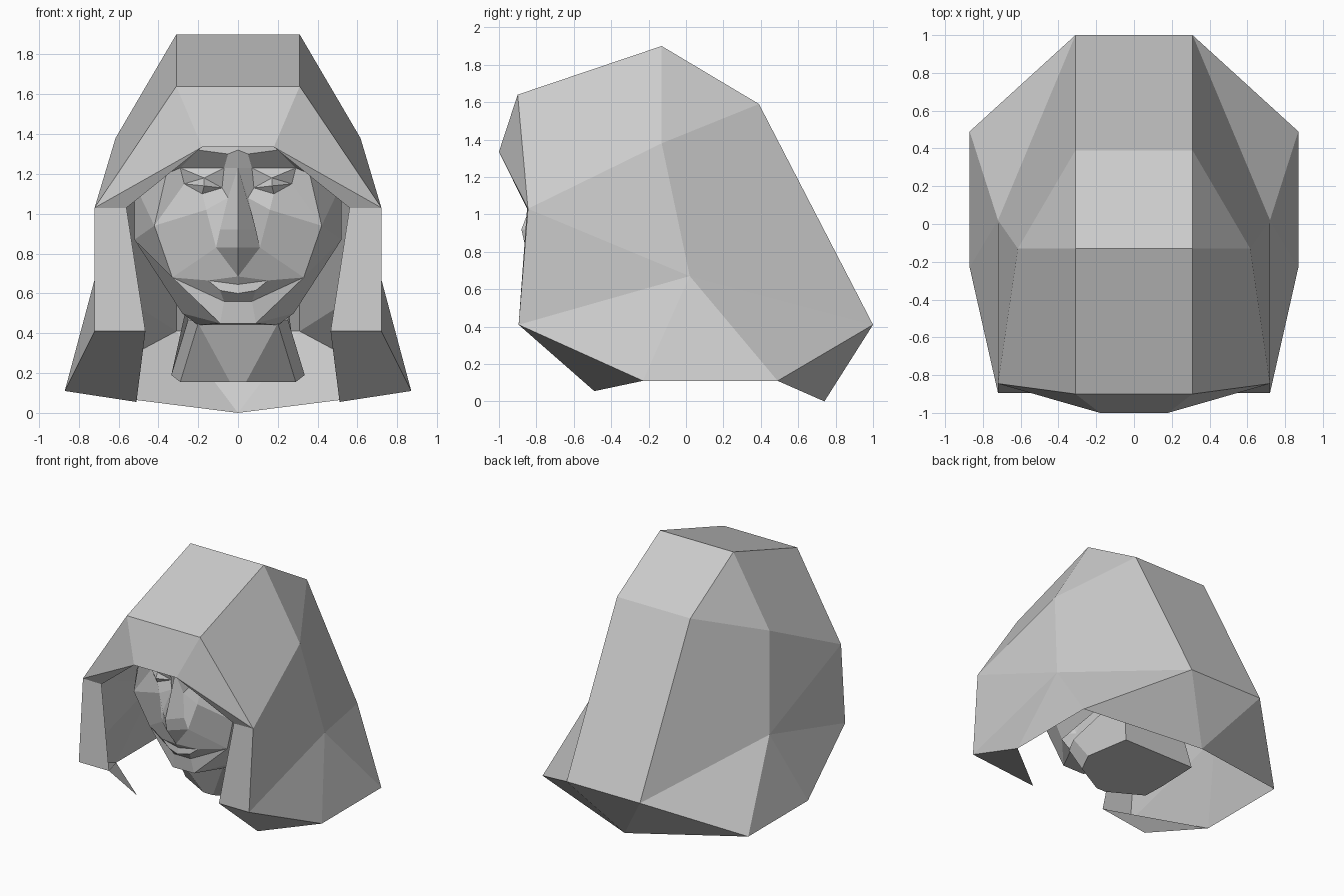
import bpy
import bmesh

if "Cube" in bpy.data.objects:
    bpy.data.objects.remove(bpy.data.objects["Cube"])

grey = bpy.data.materials.new("plain grey")
grey.use_nodes = True
tint = (0.6, 0.6, 0.6, 1)
grey.diffuse_color = tint
grey.node_tree.nodes["Principled BSDF"].inputs["Base Color"].default_value = tint


def flip(key):
    return key[1:] if key.startswith("-") else "-" + key


def mirrored_shell(name, points, faces):
    """Named points of the left half; a leading minus means the mirrored point."""
    bm = bmesh.new()
    verts = {}
    for key, (x, y, z) in points.items():
        verts[key] = bm.verts.new((x, y, z))
        verts["-" + key] = bm.verts.new((-x, y, z)) if x else verts[key]
    made = set()
    for face in faces:
        keys = face.split()
        for side in (keys, [flip(k) for k in reversed(keys)]):
            loop = list(dict.fromkeys(verts[k] for k in side))
            if frozenset(loop) not in made:
                made.add(frozenset(loop))
                bm.faces.new(loop)
    bmesh.ops.recalc_face_normals(bm, faces=bm.faces)
    mesh = bpy.data.meshes.new(name)
    bm.to_mesh(mesh)
    bm.free()
    mesh.materials.append(grey)
    obj = bpy.data.objects.new(name, mesh)
    bpy.context.collection.objects.link(obj)
    return obj


# Hood: a single open sheet with folded front flaps
mirrored_shell("hood", {
    "brim_top": (.31, -.9, 1.64),
    "crown": (.31, -.13, 1.9),
    "back_top": (.31, .39, 1.59),
    "back_low": (.31, 1, .41),
    "side_top": (.615, -.13, 1.38),
    "side_mid": (.72, .02, .67),
    "brim_edge": (.18, -1, 1.335),
    "flap_top": (.72, -.845, 1.03),
    "flap_inner": (.56, -.85, 1.03),
    "flap_low": (.72, -.895, .41),
    "flap_tip": (.465, -.895, .41),
    "hem_front": (.87, -.23, .11),
    "hem_fold": (.51, -.49, .055),
    "hem_back": (.87, .49, .11),
    "tail": (0, .74, 0),
}, [
    "brim_top crown -crown -brim_top",
    "crown back_top -back_top -crown",
    "back_top back_low -back_low -back_top",
    "brim_top brim_edge -brim_edge -brim_top",
    "brim_top flap_top brim_edge",
    "brim_edge flap_top flap_inner",
    "brim_top crown side_top flap_top",
    "crown back_top side_top",
    "back_top back_low side_mid side_top",
    "back_low hem_back side_mid",
    "flap_top side_top side_mid",
    "flap_top side_mid flap_low",
    "flap_low side_mid hem_front",
    "side_mid hem_back hem_front",
    "flap_top flap_low flap_tip flap_inner",
    "flap_low hem_front hem_fold flap_tip",
    "back_low tail hem_back",
    "back_low -back_low tail",
])

# Head: faceted face with a plain skull behind it
mirrored_shell("head", {
    "crown": (0, -.6, 1.5),
    "crown_side": (.4, -.45, 1.45),
    "glabella": (0, -.77, 1.32),
    "brow_in": (.05, -.78, 1.3),
    "brow_mid": (.2, -.79, 1.32),
    "brow_out": (.36, -.68, 1.2),
    "temple": (.52, -.45, 1.15),
    "nasion": (0, -.76, 1.23),
    "orbit_in": (.07, -.72, 1.23),
    "orbit_out": (.29, -.68, 1.23),
    "eye_in": (.08, -.69, 1.13),
    "lid_top": (.17, -.73, 1.18),
    "eye_out": (.27, -.66, 1.15),
    "lid_low": (.18, -.72, 1.1),
    "pupil": (.17, -.75, 1.14),
    "nose_root": (.05, -.73, 1.08),
    "nose_tip": (0, -.88, .92),
    "wing_top": (.09, -.78, .92),
    "wing": (.11, -.76, .83),
    "nose_base": (0, -.86, .83),
    "cheek_in": (.16, -.72, 1.02),
    "cheek": (.42, -.66, .94),
    "jaw": (.52, -.42, .87),
    "jowl": (.33, -.6, .68),
    "lip_top": (0, -.75, .685),
    "lip_corner": (.15, -.7, .665),
    "lip_mid": (0, -.72, .645),
    "lip_side": (.09, -.71, .615),
    "lip_low": (0, -.73, .6),
    "dip": (.07, -.67, .56),
    "chin": (.09, -.66, .45),
    "jaw_low": (.28, -.45, .5),
    "throat": (.2, -.45, .44),
    "skull_top": (.35, .1, 1.45),
    "skull_low": (.3, .2, .6),
}, [
    # Forehead and brow
    "crown glabella brow_in brow_mid crown_side",
    "crown_side brow_mid brow_out temple",
    "glabella nasion orbit_in brow_in",
    "brow_in orbit_in orbit_out brow_mid",
    "brow_mid orbit_out brow_out",
    # Eyes
    "orbit_in eye_in lid_top",
    "orbit_in lid_top orbit_out",
    "orbit_out lid_top eye_out",
    "eye_in lid_top pupil",
    "lid_top eye_out pupil",
    "eye_out lid_low pupil",
    "lid_low eye_in pupil",
    # Cheeks and nose
    "orbit_out eye_out cheek brow_out",
    "brow_out cheek temple",
    "temple cheek jaw",
    "nasion nose_root eye_in orbit_in",
    "eye_in nose_root cheek_in lid_low",
    "lid_low cheek_in cheek eye_out",
    "nasion nose_tip wing_top nose_root",
    "nose_tip nose_base wing wing_top",
    "nose_root wing_top wing cheek_in",
    "nose_base wing lip_top",
    "wing jowl cheek cheek_in",
    "cheek jowl jaw",
    # Mouth and jaw
    "wing lip_top lip_corner jowl",
    "lip_top lip_mid lip_corner",
    "lip_mid lip_low lip_side lip_corner",
    "-lip_side lip_low lip_side dip -dip",
    "lip_side lip_corner jowl dip",
    "dip jowl chin",
    "-dip dip chin -chin",
    "jowl jaw jaw_low chin",
    "chin jaw_low throat",
    "-chin chin throat -throat",
    # Skull
    "crown_side temple skull_low skull_top",
    "temple jaw skull_low",
    "jaw jaw_low skull_low",
    "skull_top skull_low -skull_low -skull_top",
    "crown crown_side skull_top -skull_top",
])

# Neck: tapered column closed underneath
mirrored_shell("neck", {
    "throat": (.2, -.47, .45),
    "top_side": (.25, -.36, .47),
    "top_back": (.24, .18, .62),
    "front": (.04, -.36, .155),
    "corner": (.29, -.22, .155),
    "side": (.335, -.1, .19),
    "back": (.3, .27, .17),
}, [
    "throat front -front -throat",
    "throat corner front",
    "throat top_side side corner",
    "top_side top_back back side",
    "top_back -top_back -back back",
    "front corner side back -back -side -corner -front",
])
